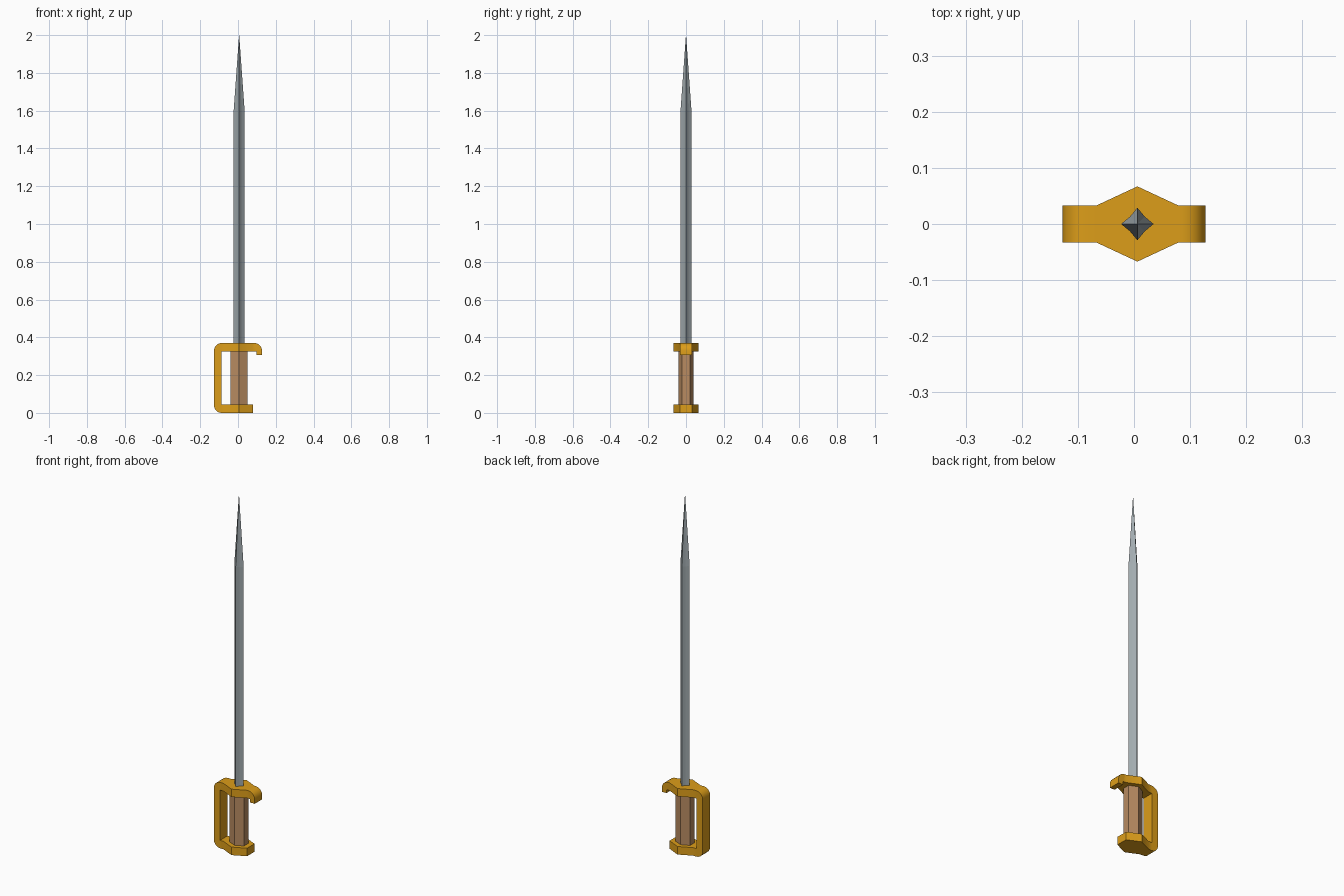
import bpy, bmesh, math

if "Cube" in bpy.data.objects:
    bpy.data.objects.remove(bpy.data.objects["Cube"])

CX = 0.006  # axis of blade and grip


def material(name, color):
    m = bpy.data.materials.new(name)
    m.diffuse_color = (*color, 1)
    m.use_nodes = True
    m.node_tree.nodes["Principled BSDF"].inputs["Base Color"].default_value = m.diffuse_color
    return m


def loft(name, rings, mat, smooth=None):
    """Skin a list of equal-length closed rings, capping both ends."""
    bm = bmesh.new()
    loops = [[bm.verts.new(p) for p in ring] for ring in rings]
    n = len(loops[0])
    for a, b in zip(loops, loops[1:]):
        for i in range(n):
            j = (i + 1) % n
            bm.faces.new((a[i], a[j], b[j], b[i]))
    bm.faces.new(loops[0])
    bm.faces.new(loops[-1])
    bmesh.ops.remove_doubles(bm, verts=bm.verts, dist=1e-5)
    bmesh.ops.recalc_face_normals(bm, faces=bm.faces)
    me = bpy.data.meshes.new(name)
    bm.to_mesh(me)
    bm.free()
    ob = bpy.data.objects.new(name, me)
    bpy.context.collection.objects.link(ob)
    me.materials.append(mat)
    if smooth:
        bpy.context.view_layer.objects.active = ob
        ob.select_set(True)
        bpy.ops.object.shade_smooth_by_angle(angle=math.radians(smooth))
        ob.select_set(False)
    return ob


gold = material("gold", (0.72, 0.34, 0.01))
wood = material("wood", (0.48, 0.26, 0.12))
steel = material("steel", (0.36, 0.41, 0.43))

# Guard: one strip swept from pommel plate, up the knuckle bow, to the hook.
# Each station: outer (x, z), inner (x, z), half width
W, HEX, R = 0.033, 0.067, 0.04
T0, T1, TOP = 0.045, 0.326, 0.37
L, LI, RT, RI = -0.127, -0.088, 0.127, 0.098


def corner(cx, cz, start, end, inner, steps=5):
    out = []
    for k in range(steps + 1):
        a = math.radians(start + (end - start) * k / steps)
        out.append(((cx + R * math.cos(a), cz + R * math.sin(a)), inner, W))
    return out


plate = [(0.079, W), (CX, HEX), (-0.067, W)]
stations = [((x, 0), (x, T0), w) for x, w in plate]
stations += corner(L + R, R, 270, 180, (LI, T0))
stations += corner(L + R, TOP - R, 180, 90, (LI, T1))
stations += [((x, TOP), (x, T1), w) for x, w in reversed(plate)]
stations += corner(RT - R, TOP - R, 90, 0, (RI, T1))
stations += [((RT, 0.307), (RI, 0.307), W)]
loft("guard", [[(o[0], -w, o[1]), (o[0], w, o[1]), (i[0], w, i[1]), (i[0], -w, i[1])]
               for o, i, w in stations], gold, 25)

# Six-sided grip
grip = [(0, -0.04), (0.045, -0.02), (0.045, 0.02),
        (0, 0.04), (-0.045, 0.02), (-0.045, -0.02)]
loft("grip", [[(CX + x, y, z) for x, y in grip] for z in (T0 - 0.005, T1 + 0.005)], wood)


# Four-edged blade with slightly hollow faces, tapering to a point
def blade_ring(r, z):
    pts = []
    for k in range(8):
        a = k * math.pi / 4
        q = r * (0.64 if k % 2 else 1)
        pts.append((CX + q * math.cos(a), q * math.sin(a), z))
    return pts


loft("blade", [blade_ring(0.029, TOP - 0.02), blade_ring(0.029, 1.6),
               blade_ring(0.0004, 2.0)], steel)
